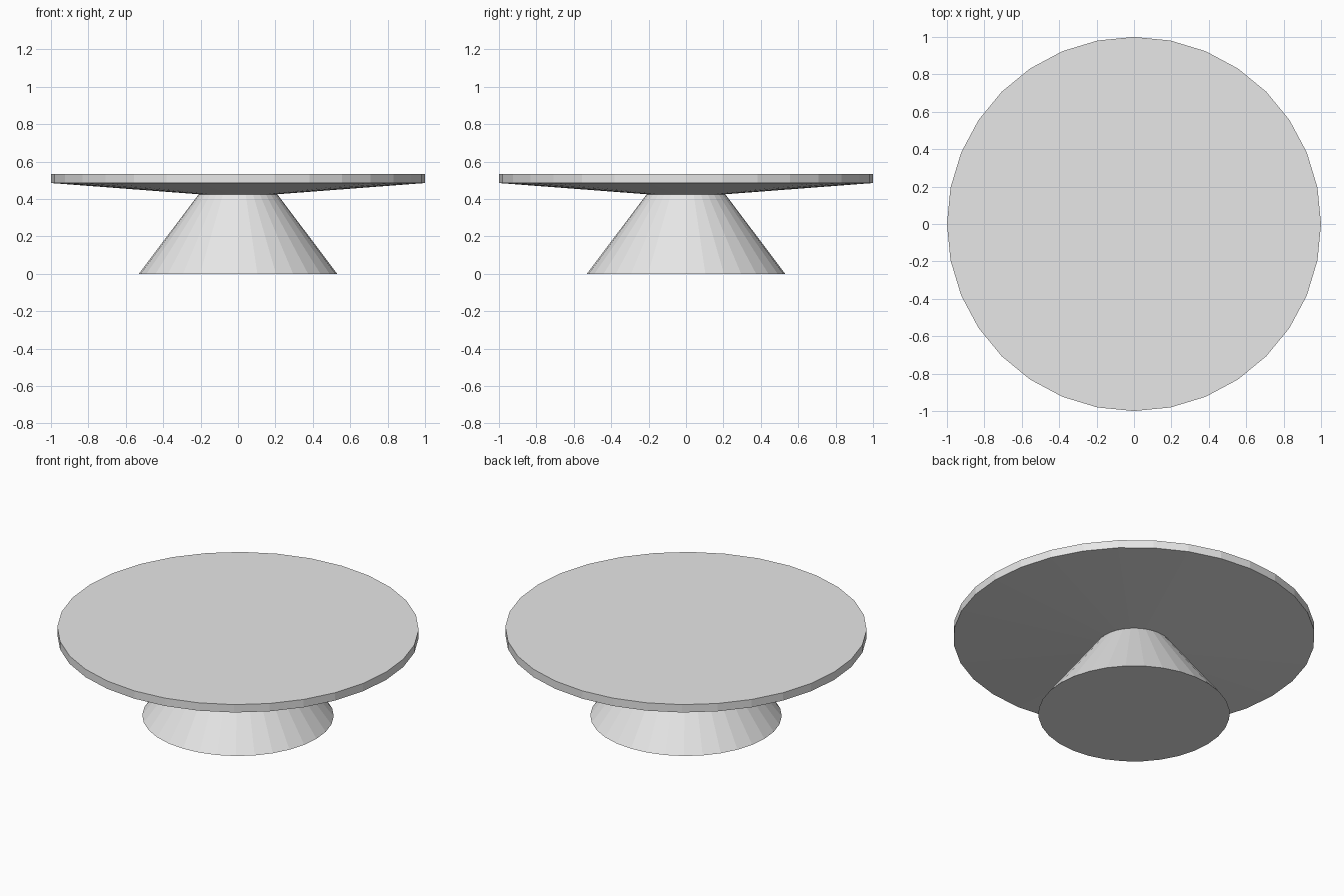
import bpy
import bmesh
import math

SIDES = 32

default_cube = bpy.data.objects.get("Cube")
if default_cube:
    bpy.data.objects.remove(default_cube, do_unlink=True)

# One plain grey for the whole stand
grey = bpy.data.materials.new("light grey")
grey.use_nodes = True
grey.diffuse_color = (0.8, 0.8, 0.8, 1)
grey.node_tree.nodes["Principled BSDF"].inputs["Base Color"].default_value = (0.8, 0.8, 0.8, 1)


def turned_part(name, profile):
    """Stack rings of (radius, height) from bottom to top and cap both ends."""
    bm = bmesh.new()
    rings = []
    for radius, z in profile:
        angles = [math.tau * i / SIDES for i in range(SIDES)]
        rings.append([bm.verts.new((radius * math.cos(a), radius * math.sin(a), z))
                      for a in angles])
    for low, high in zip(rings, rings[1:]):
        for i in range(SIDES):
            j = (i + 1) % SIDES
            bm.faces.new((low[i], low[j], high[j], high[i]))
    bm.faces.new(rings[0][::-1])
    bm.faces.new(rings[-1])
    mesh = bpy.data.meshes.new(name)
    bm.to_mesh(mesh)
    bm.free()
    mesh.materials.append(grey)
    obj = bpy.data.objects.new(name, mesh)
    bpy.context.collection.objects.link(obj)
    return obj


# Flared foot, and a plate with a shallow conical underside
turned_part("pedestal_foot", [(0.53, 0), (0.21, 0.425)])
turned_part("round_plate", [(0.21, 0.425), (1, 0.485), (1, 0.533)])
